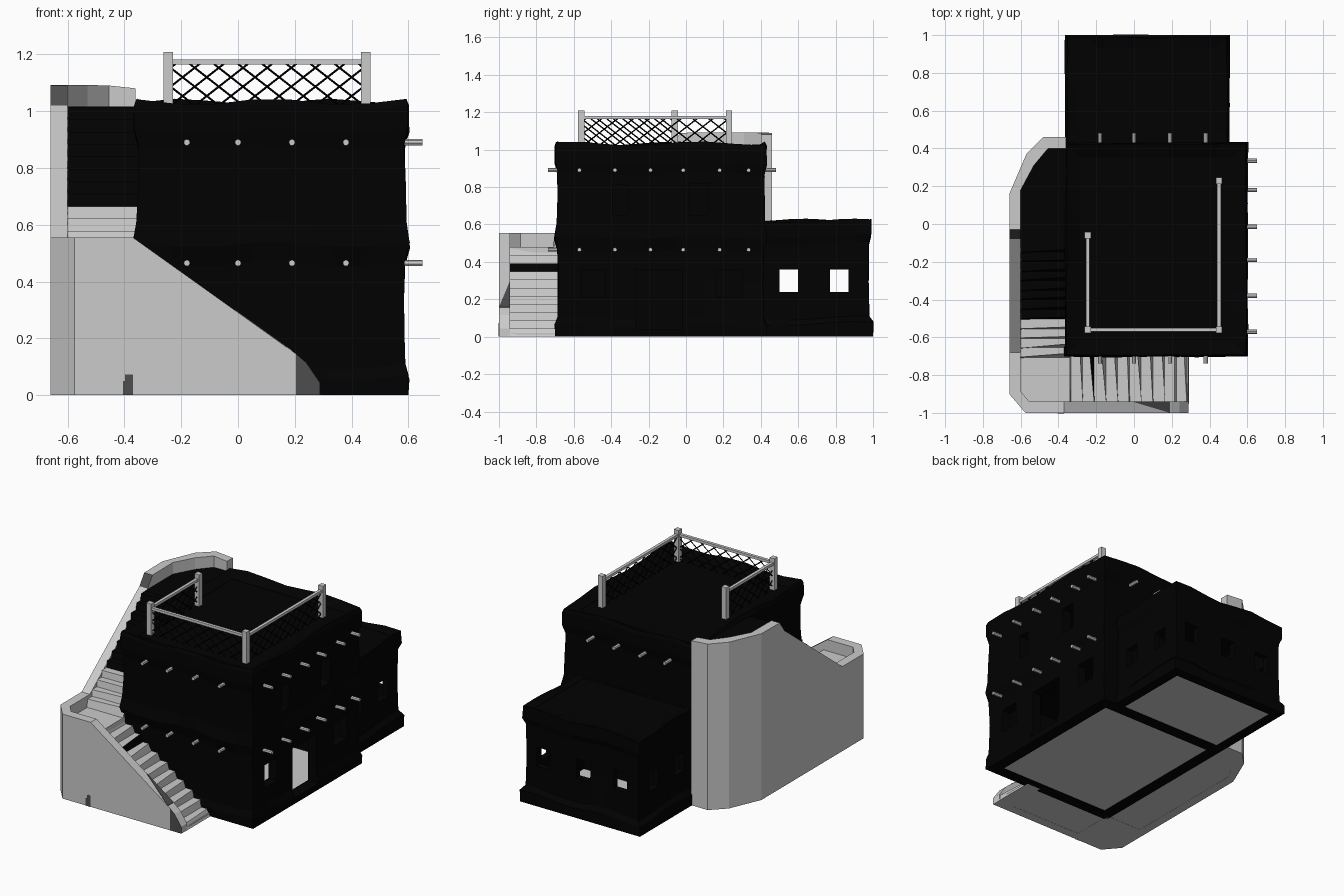
import bpy, bmesh, math, random
from mathutils import Vector

random.seed(4)
if "Cube" in bpy.data.objects:
    bpy.data.objects.remove(bpy.data.objects["Cube"], do_unlink=True)


def material(name, v):
    m = bpy.data.materials.new(name)
    m.use_nodes = True
    m.diffuse_color = (v, v, v, 1)
    bsdf = m.node_tree.nodes["Principled BSDF"]
    bsdf.inputs["Base Color"].default_value = (v, v, v, 1)
    bsdf.inputs["Roughness"].default_value = 0.9
    return m


BLACK = material("black adobe", 0.0004)
GREY = material("light grey plaster", 0.6)
DARK = material("dark grey patch", 0.075)


def finish(bm, name, *mats):
    bmesh.ops.recalc_face_normals(bm, faces=bm.faces[:])
    me = bpy.data.meshes.new(name)
    bm.to_mesh(me)
    bm.free()
    for m in mats:
        me.materials.append(m)
    ob = bpy.data.objects.new(name, me)
    bpy.context.collection.objects.link(ob)
    return ob


def prism(bm, pts, z0, z1, mat=0):
    """Upright prism; faces are bottom, top, then the sides."""
    lo = [bm.verts.new((x, y, z0)) for x, y in pts]
    hi = [bm.verts.new((x, y, z1)) for x, y in pts]
    faces = [bm.faces.new(lo[::-1]), bm.faces.new(hi)]
    for i in range(len(pts)):
        j = (i + 1) % len(pts)
        faces.append(bm.faces.new((lo[i], lo[j], hi[j], hi[i])))
    for f in faces:
        f.material_index = mat
    return faces


def box(bm, x0, x1, y0, y1, z0, z1, mat=0):
    return prism(bm, [(x0, y0), (x1, y0), (x1, y1), (x0, y1)], z0, z1, mat)


def bar(bm, a, b, r, sides):
    a, b = Vector(a), Vector(b)
    mat = (b - a).to_track_quat('Z', 'Y').to_matrix().to_4x4()
    mat.translation = (a + b) / 2
    bmesh.ops.create_cone(bm, cap_ends=True, segments=sides, radius1=r,
                          radius2=r, depth=(b - a).length, matrix=mat)


def ring(x0, x1, y0, y1, n=7):
    c = [(x0, y0), (x1, y0), (x1, y1), (x0, y1)]
    return [Vector(c[k]).lerp(Vector(c[(k + 1) % 4]), i / n) for k in range(4) for i in range(n)]


def adobe(name, x0, x1, y0, y1, profile, openings, roof, thick):
    """Hollow uneven wall loop with openings cut through it; the rim slopes in to the roof."""
    bm = bmesh.new()
    rings = []
    for z, out in profile:
        wob = 0.0 if z == 0 else 0.004
        tall = 0.0 if z == 0 else 0.011
        rings.append([bm.verts.new((p.x + random.uniform(-wob, wob), p.y + random.uniform(-wob, wob),
                                    z + tall * math.sin(12 * p.x + 9 * (p.y + 0.7) + 0.13)))
                      for p in ring(x0 - out, x1 + out, y0 - out, y1 + out)])
    inner = ring(x0 + thick, x1 - thick, y0 + thick, y1 - thick)
    for z in (roof + 0.002, 0):
        rings.append([bm.verts.new((p.x, p.y, z)) for p in inner])
    for a, b in zip(rings, rings[1:] + rings[:1]):
        for i in range(len(a)):
            j = (i + 1) % len(a)
            bm.faces.new((a[i], a[j], b[j], b[i]))
    wall = finish(bm, name, BLACK)
    # window and door openings
    bm = bmesh.new()
    for o in openings:
        box(bm, *o)
    cutter = finish(bm, name + "_cutter", BLACK)
    cutter.hide_render = True
    mod = wall.modifiers.new("openings", 'BOOLEAN')
    mod.operation, mod.solver, mod.object = 'DIFFERENCE', 'EXACT', cutter
    bpy.context.view_layer.objects.active = wall
    bpy.ops.object.modifier_apply(modifier=mod.name)
    bpy.data.objects.remove(cutter, do_unlink=True)
    # ground floor and roof slabs
    e = thick - 0.006
    for part, z, mat in (("floor", 0.015, GREY), ("roof", roof, BLACK)):
        bm = bmesh.new()
        box(bm, x0 + e, x1 - e, y0 + e, y1 - e, z - 0.012, z)
        finish(bm, name + "_" + part, mat)


# main house
side = [(-0.56, -0.43, 0.21, 0.36), (-0.27, -0.02, 0.04, 0.36), (0.16, 0.30, 0.21, 0.36),
        (-0.39, -0.31, 0.65, 0.81), (0.02, 0.12, 0.65, 0.82)]
adobe("main_house", -0.365, 0.6, -0.7, 0.43,
      [(0, 0), (0.06, 0), (0.1, -0.014), (0.3, -0.018), (0.46, -0.015), (0.53, 0.003),
       (0.6, -0.01), (0.74, -0.012), (0.87, -0.015), (0.93, 0), (1.01, 0), (1.033, -0.008)],
      [(0.5, 0.7, *s) for s in side], 1.0, 0.078)
bm = bmesh.new()
box(bm, -0.29, 0.525, -0.625, 0.355, 0.5, 0.512)
finish(bm, "upper_floor", BLACK)

# rear annex, with matching windows on both sides
rear = [(0.5, 0.6), (0.77, 0.87)]
adobe("annex", -0.365, 0.505, 0.366, 1.0,
      [(0, 0), (0.07, 0), (0.1, -0.022), (0.3, -0.026), (0.5, -0.024), (0.54, -0.012), (0.62, -0.012)],
      [(xa, xa + 0.2, *s, 0.24, 0.36) for xa in (0.4, -0.46) for s in rear]
      + [(x - 0.05, x + 0.05, 0.9, 1.1, 0.25, 0.375) for x in (-0.205, 0.065, 0.355)], 0.608, 0.066)

# projecting roof beams
bm = bmesh.new()
for z in (0.89, 0.465):
    for y in (-0.57, -0.38, -0.19, -0.015, 0.18, 0.335):
        bar(bm, (0.56, y, z), (0.65, y, z), 0.0115, 7)
    for x in (-0.18, 0, 0.19, 0.38):
        bar(bm, (x, -0.66, z), (x, -0.738, z), 0.0115, 7)
        if z > 0.6:
            bar(bm, (x, 0.39, z), (x, 0.482, z), 0.0115, 7)
finish(bm, "roof_beams", GREY)

# roof railing: posts, rails, lattice
corners = [(-0.245, -0.06), (-0.245, -0.56), (0.45, -0.56), (0.45, 0.23)]
posts, rails, lattice = bmesh.new(), bmesh.new(), bmesh.new()
for x, y in corners:
    box(posts, x - 0.017, x + 0.017, y - 0.017, y + 0.017, 0.985, 1.208)
LOW, HIGH, SLOPE = 0.992, 1.17, 0.78
for a, b in zip(corners, corners[1:]):
    x0, x1 = sorted((a[0], b[0]))
    y0, y1 = sorted((a[1], b[1]))
    box(rails, x0 - 0.01, x1 + 0.01, y0 - 0.01, y1 + 0.01, 1.164, 1.181)
    a, b = Vector(a), Vector(b)
    length, run = (b - a).length, (HIGH - LOW) / SLOPE
    u = -run + 0.03
    while u < length:
        s, t = max(u, 0), min(u + run, length)
        if t - s > 0.02:
            for flip in (False, True):
                ends = []
                for d in (s, t):
                    p = a.lerp(b, (length - d if flip else d) / length)
                    ends.append((p.x, p.y, LOW + (d - u) * SLOPE))
                bar(lattice, *ends, 0.0036, 4)
        u += 0.085
finish(posts, "railing_posts", GREY)
finish(rails, "railing_top_rails", GREY)
finish(lattice, "railing_lattice", BLACK)

# stair parapet: outer point, inner point, top height
path = [((0.288, -1), (0.288, -0.94), 0.045), ((0.24, -1), (0.24, -0.94), 0.115),
        ((0.205, -1), (0.205, -0.94), 0.145),
        ((-0.37, -1), (-0.37, -0.94), 0.555), ((-0.575, -1), (-0.555, -0.94), 0.555),
        ((-0.66, -0.9), (-0.6, -0.885), 0.555), ((-0.66, -0.68), (-0.6, -0.68), 0.555),
        ((-0.66, -0.08), (-0.6, -0.08), 1.02), ((-0.66, -0.03), (-0.6, -0.03), 1.09),
        ((-0.66, 0.16), (-0.6, 0.18), 1.092), ((-0.57, 0.37), (-0.53, 0.31), 1.092),
        ((-0.48, 0.46), (-0.455, 0.4), 1.09), ((-0.36, 0.46), (-0.36, 0.4), 1.08)]
bm = bmesh.new()
sections = [[bm.verts.new((*o, 0)), bm.verts.new((*o, z)), bm.verts.new((*i, z)), bm.verts.new((*i, 0))]
            for o, i, z in path]
for k, (a, b) in enumerate(zip(sections, sections[1:])):
    for i in range(4):
        j = (i + 1) % 4
        f = bm.faces.new((a[i], a[j], b[j], b[i]))
        worn = (i == 0 and k < 2) or (i == 1 and k == 7)
        f.material_index = int(worn)
bm.faces.new(sections[0])
bm.faces.new(sections[-1][::-1])
# worn patches: at the wall foot and on the sloping cap
box(bm, -0.405, -0.37, -1.002, -0.99, 0, 0.05, 1)
box(bm, -0.397, -0.37, -1.002, -0.99, 0.05, 0.072, 1)
patch = prism(bm, [(0.19, -1), (0.19, -0.94), (-0.01, -0.94)], 0.0, 0.003, 1)
for v in {v for f in patch for v in f.verts}:
    v.co.z += 0.145 + (0.205 - v.co.x) * 0.713
finish(bm, "stair_parapet", GREY, DARK)

# lower flight with leaning uneven risers, and landing
bm = bmesh.new()
for i in range(11):
    x, z = 0.29 - 0.062 * i, 0.0435 * i
    faces = prism(bm, [(x - 0.1, -0.95), (x, -0.95), (x, -0.67), (x - 0.1, -0.67)],
                  max(0, z - 0.01), z + 0.0435)
    top = faces[1].verts
    top[1].co.x -= random.uniform(0, 0.014)
    top[2].co.x -= random.uniform(0.01, 0.032)
    if i == 8:
        faces[3].material_index = 1
box(bm, -0.61, -0.34, -0.945, -0.66, 0, 0.48)
finish(bm, "lower_stairs", GREY, BLACK)

# upper flight, darker above the fourth step
bm = bmesh.new()
for i in range(12):
    y, z = -0.71 + 0.0505 * i, 0.49 + 0.0437 * i
    faces = prism(bm, [(-0.6, y), (-0.34, y), (-0.34, y + 0.09), (-0.6, y + 0.09)],
                  z - 0.015, z + 0.0437, int(i > 3))
    top = faces[1].verts
    top[0].co.y += random.uniform(0, 0.012)
    top[1].co.y += random.uniform(0.008, 0.028)
prism(bm, [(-0.6, -0.105), (-0.34, -0.105), (-0.34, 0.41), (-0.45, 0.41), (-0.54, 0.32), (-0.6, 0.18)],
      0.04, 1.016, 1)
finish(bm, "upper_stairs", GREY, BLACK)

# underside of the stair block
bm = bmesh.new()
prism(bm, [(-0.34, -0.69), (-0.34, -0.95), (-0.56, -0.95), (-0.62, -0.89), (-0.62, 0.17),
           (-0.54, 0.33), (-0.46, 0.42), (-0.36, 0.42), (-0.36, -0.69)], 0.001, 0.03)
box(bm, -0.35, 0.285, -0.95, -0.68, 0.001, 0.02)
finish(bm, "stair_base", GREY)
